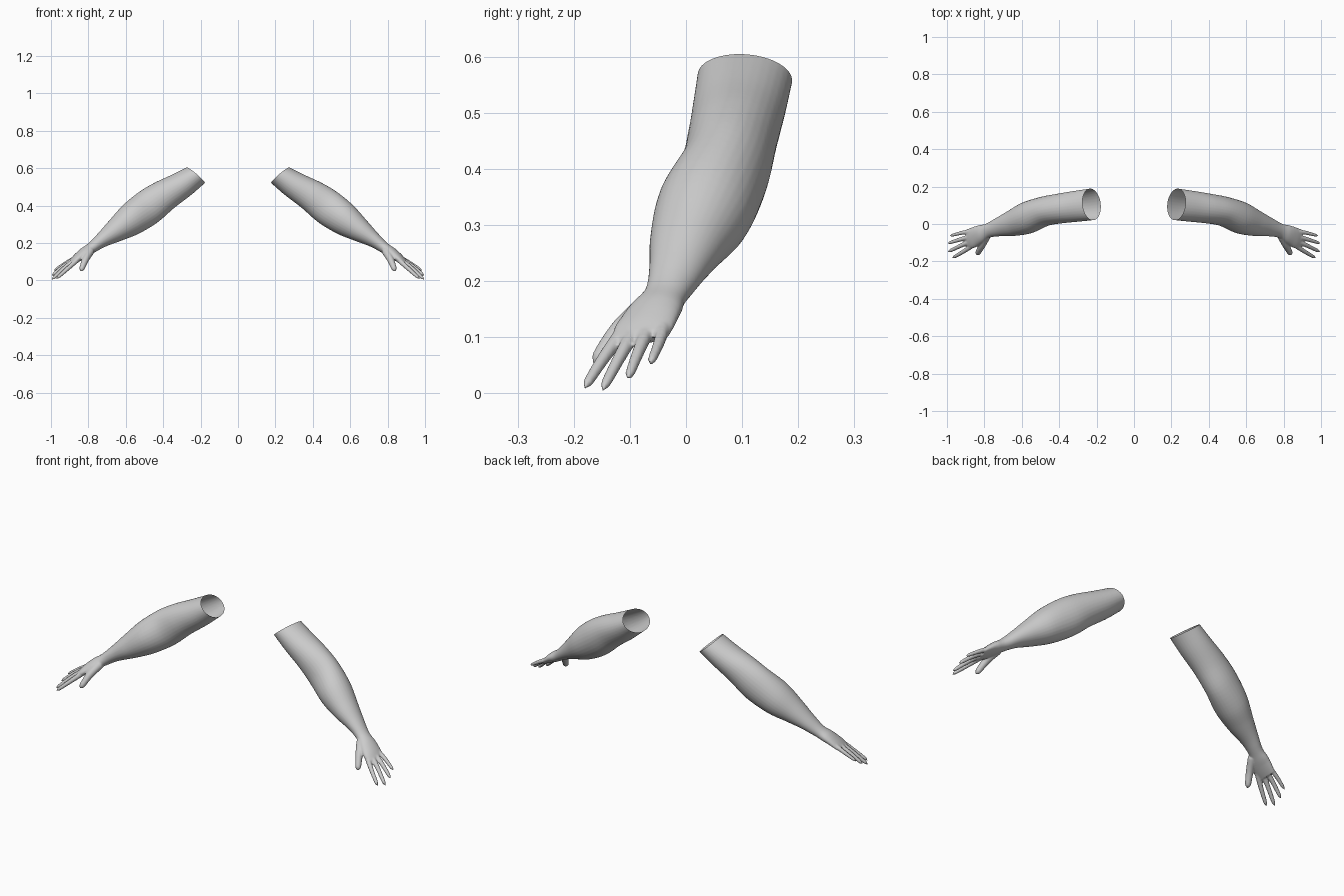
import bpy, bmesh, math
from mathutils import Vector

SEGMENTS = 32
cube = bpy.data.objects.get("Cube")
if cube:
    bpy.data.objects.remove(cube)

skin = bpy.data.materials.new("light_grey")
skin.use_nodes = True
grey = (0.6, 0.6, 0.6, 1)
skin.diffuse_color = grey
skin.node_tree.nodes["Principled BSDF"].inputs["Base Color"].default_value = grey


def smooth_path(points, steps):
    """Catmull-Rom interpolation of equally long tuples."""
    vectors = [Vector(p) for p in points]
    padded = [vectors[0] * 2 - vectors[1]] + vectors + [vectors[-1] * 2 - vectors[-2]]
    result = []
    for a, b, c, d in zip(padded, padded[1:], padded[2:], padded[3:]):
        for step in range(steps):
            t = step / steps
            result.append((b * 2 + (c - a) * t + (a * 2 - b * 5 + c * 4 - d) * t * t
                           + (b * 3 - a - c * 3 + d) * t ** 3) / 2)
    return result + [vectors[-1]]


def side_direction(axis):
    """Direction nearest to +y that is square to the axis."""
    axis = axis.normalized()
    return (Vector((0, 1, 0)) - axis * axis.y).normalized()


def loft(bm, rings):
    """Closed tube through elliptical rings of (centre, up, side)."""
    loops = []
    for centre, up, side in rings:
        angles = [math.tau * i / SEGMENTS for i in range(SEGMENTS)]
        loops.append([bm.verts.new(centre + up * math.cos(a) + side * math.sin(a)) for a in angles])
    for first, second in zip(loops, loops[1:]):
        for i in range(SEGMENTS):
            j = (i + 1) % SEGMENTS
            bm.faces.new((first[i], first[j], second[j], second[i]))
    bm.faces.new(loops[0][::-1])
    bm.faces.new(loops[-1])


def arm_rings():
    # top x, top z, bottom x, bottom z, front y, back y
    sections = [
        (.275, .604, .178, .520, .020, .190),
        (.360, .562, .250, .457, .012, .178),
        (.450, .520, .340, .388, .003, .163),
        (.530, .472, .430, .310, -.012, .147),
        (.615, .402, .530, .250, -.053, .118),
        (.690, .318, .620, .214, -.066, .072),
        (.748, .252, .705, .182, -.067, .033),
        (.798, .200, .765, .150, -.075, .003),
        (.838, .171, .805, .125, -.105, -.006),
        (.873, .138, .848, .102, -.128, -.018),
        (.898, .110, .882, .086, -.130, -.030),
    ]
    rows = smooth_path(sections, 6)
    centres, ups = [], []
    for tx, tz, bx, bz, front, back in rows:
        centres.append(Vector((tx + bx, front + back, tz + bz)) / 2)
        ups.append(Vector((tx - bx, 0, tz - bz)) / 2)
    rings = []
    last = len(rows) - 1
    palm_side = Vector((.1, 1, .1))
    for i, row in enumerate(rows):
        side = side_direction(centres[min(i + 3, last)] - centres[max(i - 3, 0)])
        palm = min(max((i / last - .65) / .2, 0), 1)
        side = side.lerp(palm_side, palm)
        rings.append((centres[i], ups[i], side * (row[5] - row[4]) / 2))
    return rings


def finger_rings(points, radius):
    path = smooth_path(points, 6)
    rings = []
    last = len(path) - 1
    for i, centre in enumerate(path):
        t = i / last
        axis = path[min(i + 1, last)] - path[max(i - 1, 0)]
        side = side_direction(axis)
        up = axis.normalized().cross(side)
        # gentle taper that closes in a rounded tip
        r = radius * (1 - .4 * t) * math.sqrt(max(1 - max((t - .86) / .14, 0) ** 2, .04))
        rings.append((centre, up * r, side * r))
    return rings


# Digits of the left hand: path and base radius
digits = [
    ([(.790, -.066, .157), (.815, -.118, .112), (.840, -.164, .050)], .023),
    ([(.850, -.105, .118), (.905, -.143, .068), (.972, -.182, .008)], .0145),
    ([(.855, -.085, .122), (.924, -.115, .070), (.996, -.150, .004)], .0145),
    ([(.855, -.062, .126), (.930, -.083, .078), (.996, -.104, .025)], .0140),
    ([(.850, -.036, .132), (.920, -.047, .093), (.985, -.064, .052)], .0130),
]

# Overlapping solids: arm with palm, extended past the shoulder cut, and digits
bm = bmesh.new()
arm = arm_rings()
shoulder, shoulder_up, shoulder_side = arm[0]
overshoot = (arm[4][0] - shoulder).normalized() * .04
loft(bm, [(shoulder - overshoot, shoulder_up, shoulder_side)] + arm)
for points, radius in digits:
    loft(bm, finger_rings(points, radius))
bmesh.ops.recalc_face_normals(bm, faces=bm.faces)
raw_mesh = bpy.data.meshes.new("arm_parts")
bm.to_mesh(raw_mesh)
bm.free()

# Fuse the solids into one soft skin
helper = bpy.data.objects.new("arm_parts", raw_mesh)
bpy.context.scene.collection.objects.link(helper)
remesh = helper.modifiers.new("fuse", "REMESH")
remesh.mode = "VOXEL"
remesh.voxel_size = .004
soften = helper.modifiers.new("soften", "SMOOTH")
soften.factor = .5
soften.iterations = 5
bpy.context.view_layer.update()
fused = bpy.data.meshes.new_from_object(helper.evaluated_get(bpy.context.evaluated_depsgraph_get()))
bpy.data.objects.remove(helper)

# Cut the shoulder open
bm = bmesh.new()
bm.from_mesh(fused)
normal = shoulder_up.cross(shoulder_side).normalized()
if normal.dot(overshoot) < 0:
    normal.negate()
bmesh.ops.bisect_plane(bm, geom=bm.verts[:] + bm.edges[:] + bm.faces[:],
                       plane_co=shoulder, plane_no=normal, clear_inner=True)
for name, mirrored in (("left_arm", False), ("right_arm", True)):
    if mirrored:
        bmesh.ops.scale(bm, vec=(-1, 1, 1), verts=bm.verts)
        bmesh.ops.reverse_faces(bm, faces=bm.faces)
    mesh = bpy.data.meshes.new(name)
    bm.to_mesh(mesh)
    mesh.materials.clear()
    mesh.materials.append(skin)
    mesh.shade_smooth()
    bpy.context.scene.collection.objects.link(bpy.data.objects.new(name, mesh))
bm.free()
